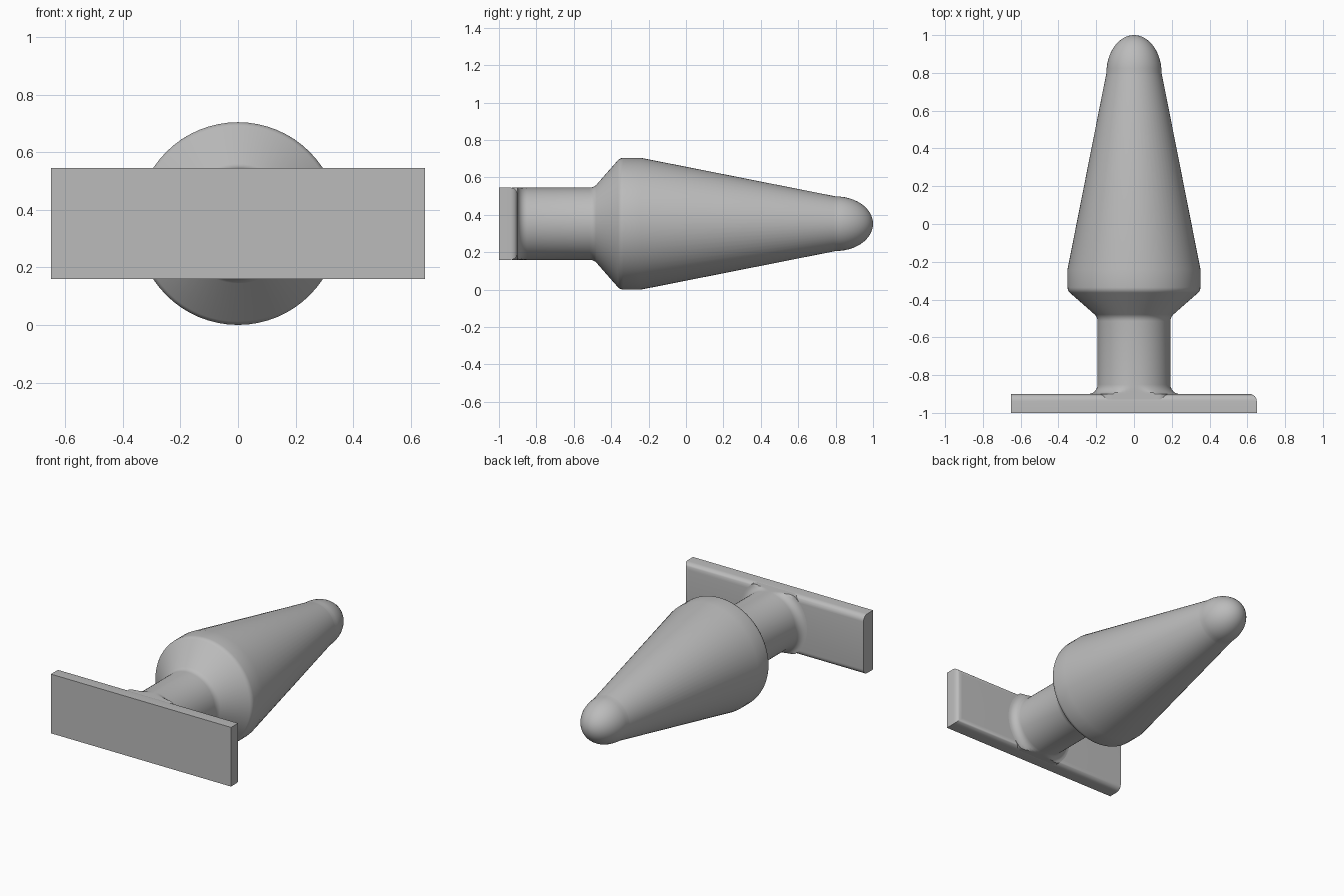
import bpy
import bmesh
from math import sin, cos, pi, radians

default = bpy.data.objects.get("Cube")
if default:
    bpy.data.objects.remove(default)

AXIS_Z = 0.352      # height of the long axis
NECK = 0.193        # neck radius, also half the plate height
SIDES = 64

grey = bpy.data.materials.new("plain grey")
grey.use_nodes = True
grey.diffuse_color = (0.5, 0.5, 0.5, 1)
grey.node_tree.nodes["Principled BSDF"].inputs["Base Color"].default_value = (0.5, 0.5, 0.5, 1)


def finish(bm, name):
    bmesh.ops.recalc_face_normals(bm, faces=bm.faces)
    mesh = bpy.data.meshes.new(name)
    bm.to_mesh(mesh)
    bm.free()
    mesh.materials.append(grey)
    obj = bpy.data.objects.new(name, mesh)
    bpy.context.collection.objects.link(obj)
    bpy.ops.object.select_all(action="DESELECT")
    obj.select_set(True)
    bpy.context.view_layer.objects.active = obj
    bpy.ops.object.shade_smooth_by_angle(angle=radians(32))
    return obj


def arc(r, y, rx, ry, start, end, steps):
    """Elliptical run of (radius, y) profile points."""
    angles = [radians(start + (end - start) * i / steps) for i in range(steps + 1)]
    return [(r + rx * cos(a), y + ry * sin(a)) for a in angles]


# Turned body: flared foot, neck, shoulder, long taper and domed tip
profile = [(NECK + 0.05, -0.93)]
profile += arc(NECK + 0.05, -0.85, 0.05, 0.05, 270, 180, 6)
profile += arc(NECK + 0.05, -0.515, 0.05, 0.05, 180, 135, 4)
profile += arc(0.312, -0.335, 0.04, 0.04, -45, 0, 4)
profile += [(0.352, -0.24), (0.148, 0.79)]
profile += arc(0, 0.8, 0.146, 0.2, 0, 84, 12)

bm = bmesh.new()
rings = []
for r, y in profile:
    ring = []
    for i in range(SIDES):
        a = 2 * pi * i / SIDES
        z = r * sin(a)
        if y < -0.8:        # the flare stops at the plate's long edges
            z = max(-NECK, min(NECK, z))
        ring.append(bm.verts.new((r * cos(a), y, AXIS_Z + z)))
    rings.append(ring)
for low, high in zip(rings, rings[1:]):
    for i in range(SIDES):
        j = (i + 1) % SIDES
        bm.faces.new((low[i], low[j], high[j], high[i]))
tip = bm.verts.new((0, 1, AXIS_Z))
for i in range(SIDES):
    bm.faces.new((rings[-1][i], rings[-1][(i + 1) % SIDES], tip))
finish(bm, "tapered_body")

# Base plate, its rear edges rounded on the long sides and on one end
bm = bmesh.new()
bmesh.ops.create_cube(bm, size=1)
for v in bm.verts:
    v.co = (v.co.x * 1.3, v.co.y * 0.1 - 0.95, v.co.z * NECK * 2 + AXIS_Z)
rear = [e for e in bm.edges
        if all(v.co.y > -0.95 for v in e.verts)
        and not all(v.co.x < 0 for v in e.verts)]
bmesh.ops.bevel(bm, geom=rear, offset=0.038, segments=6, profile=0.5, affect="EDGES")
finish(bm, "base_plate")
